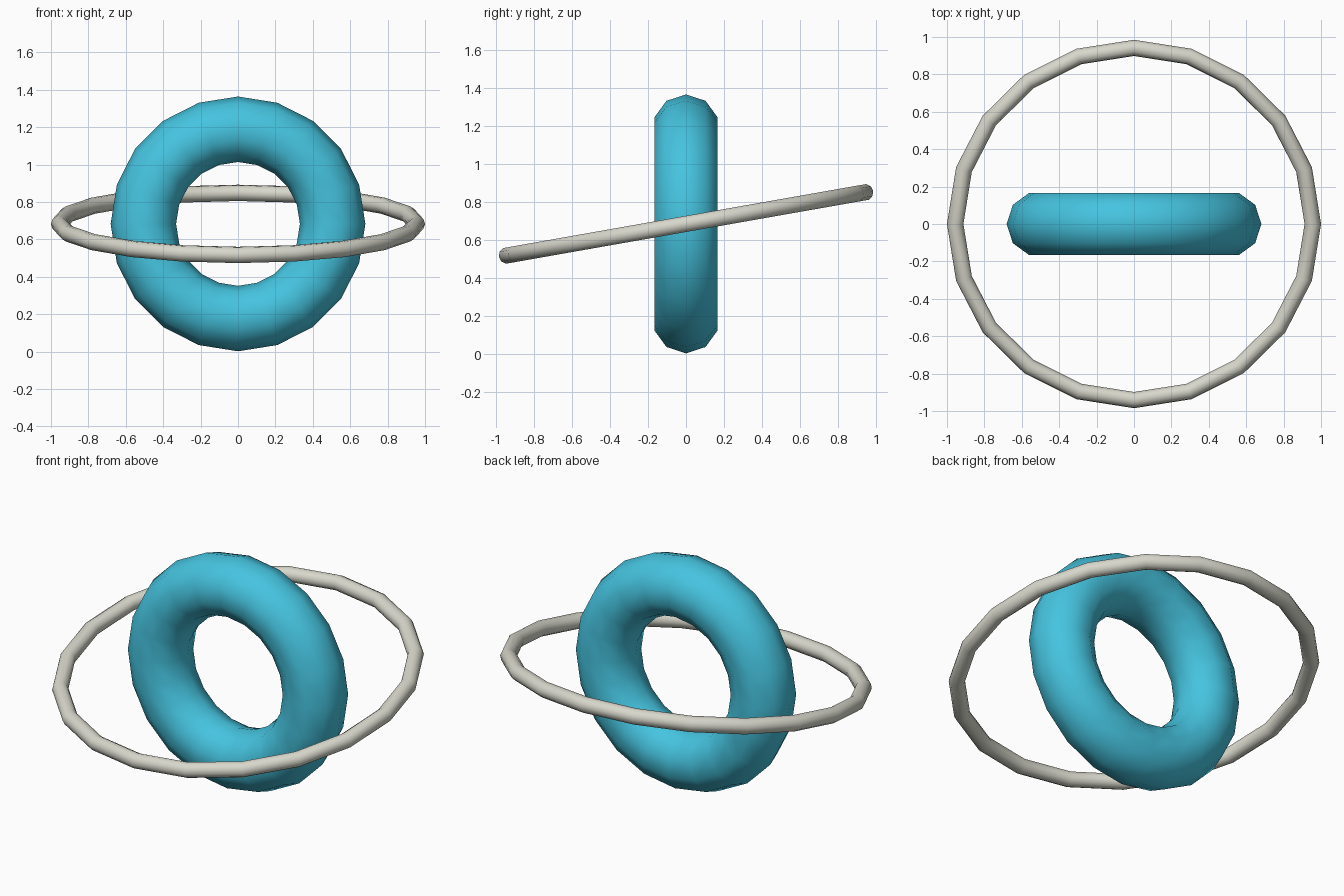
import bpy
import math

if "Cube" in bpy.data.objects:
    bpy.data.objects.remove(bpy.data.objects["Cube"])

CENTRE_Z = 0.683


def material(name, colour):
    mat = bpy.data.materials.new(name)
    mat.diffuse_color = (*colour, 1.0)
    mat.use_nodes = True
    mat.node_tree.nodes["Principled BSDF"].inputs["Base Color"].default_value = mat.diffuse_color
    return mat


def torus(name, major, minor, tilt, mat):
    bpy.ops.mesh.primitive_torus_add(
        major_segments=20, minor_segments=10,
        major_radius=major, minor_radius=minor,
        location=(0, 0, CENTRE_Z), rotation=(math.radians(tilt), 0, 0))
    obj = bpy.context.object
    obj.name = name
    obj.data.materials.append(mat)
    bpy.ops.object.shade_smooth()
    return obj


blue = material("sky_blue", (0.06, 0.55, 0.74))
ivory = material("warm_grey", (0.68, 0.68, 0.60))

# Thick upright ring
torus("upright_ring", 0.506, 0.175, 90, blue)

# Thin orbiting ring, raised at the back
torus("orbit_ring", 0.956, 0.044, 10, ivory)
